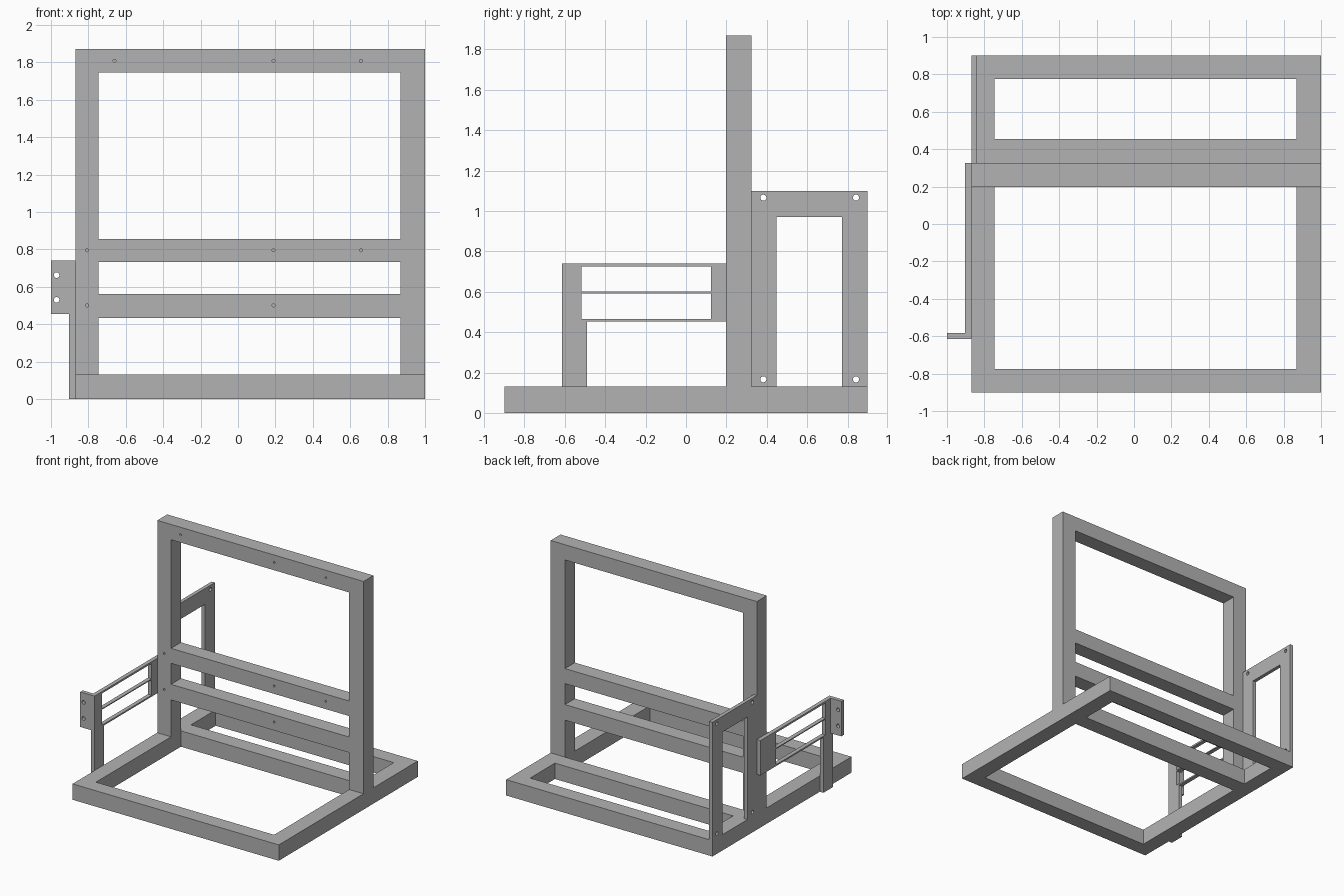
import bpy, math
from mathutils import Vector

if "Cube" in bpy.data.objects:
    bpy.data.objects.remove(bpy.data.objects["Cube"], do_unlink=True)

grey = bpy.data.materials.new("plain grey")
grey.use_nodes = True
grey.diffuse_color = (0.45, 0.45, 0.45, 1)
grey.node_tree.nodes["Principled BSDF"].inputs["Base Color"].default_value = grey.diffuse_color


def box(name, x, y, z):
    """Box from (min, max) ranges on each axis."""
    bpy.ops.mesh.primitive_cube_add(size=1)
    ob = bpy.context.object
    ob.name = name
    lo, hi = Vector((x[0], y[0], z[0])), Vector((x[1], y[1], z[1]))
    for v in ob.data.vertices:
        v.co = [lo[i] + (v.co[i] + 0.5) * (hi[i] - lo[i]) for i in range(3)]
    ob.data.materials.append(grey)
    return ob


def drill(centre, axis, radius, depth):
    """Round cutter along x or y."""
    turn = (0, math.pi / 2, 0) if axis == "x" else (math.pi / 2, 0, 0)
    bpy.ops.mesh.primitive_cylinder_add(vertices=24, radius=radius, depth=depth,
                                        location=centre, rotation=turn)
    ob = bpy.context.object
    ob.data.materials.append(grey)
    return ob


def cut(part, cutters):
    """Subtract each cutter from the part, then remove the cutter."""
    for cutter in cutters:
        cutter.hide_render = True
        mod = part.modifiers.new("cut", "BOOLEAN")
        mod.operation = "DIFFERENCE"
        mod.solver = "EXACT"
        mod.object = cutter
        bpy.context.view_layer.objects.active = part
        bpy.ops.object.modifier_apply(modifier=mod.name)
        bpy.data.objects.remove(cutter, do_unlink=True)


ANY = (-3, 3)
LEFT, RIGHT = 1.0, -0.87
INNER = (-0.745, 0.87)

# Floor frame with a cross rail behind the upright
base = box("base_frame", (RIGHT, LEFT), (-0.9, 0.9), (0, 0.13))
cut(base, [box("cutter", INNER, y, ANY) for y in ((-0.775, 0.325), (0.455, 0.775))])

# Upright frame with two middle rails and shallow screw holes
upright = box("upright_frame", (RIGHT, LEFT), (0.197, 0.325), (0.13, 1.87))
cut(upright, [box("cutter", INNER, ANY, z)
              for z in ((0, 0.432), (0.56, 0.732), (0.855, 1.745))])
screw_rows = {1.808: (-0.66, 0.19, 0.657), 0.795: (-0.807, 0.19, 0.657), 0.5: (-0.807, 0.19)}
cut(upright, [drill((x, 0.197, z), "y", 0.008, 0.08)
              for z, row in screw_rows.items() for x in row])

# Thin rear side bracket standing on the floor frame
bracket = box("rear_side_bracket", (RIGHT, -0.84), (0.325, 0.9), (0.13, 1.1))
cut(bracket, [box("cutter", ANY, (0.447, 0.773), (0, 0.97))])
cut(bracket, [drill((-0.855, y, z), "x", 0.015, 0.2)
              for y in (0.383, 0.842) for z in (0.166, 1.066)])

# Slatted side arm with a leg and a front mounting flange
arm = box("side_arm", (-1, RIGHT), (-0.615, 0.325), (0, 0.74))
cut(arm, [box("cutter", (-3, -0.903), (-0.583, 3), ANY),
          box("cutter", (-3, -0.903), ANY, (-1, 0.453)),
          box("cutter", ANY, (-0.49, 3), (-1, 0.453))])
cut(arm, [box("cutter", ANY, (-0.517, 0.125), z) for z in ((0.465, 0.592), (0.6, 0.725))])
cut(arm, [drill((-0.97, -0.6, z), "y", 0.015, 0.2) for z in (0.53, 0.662)])
